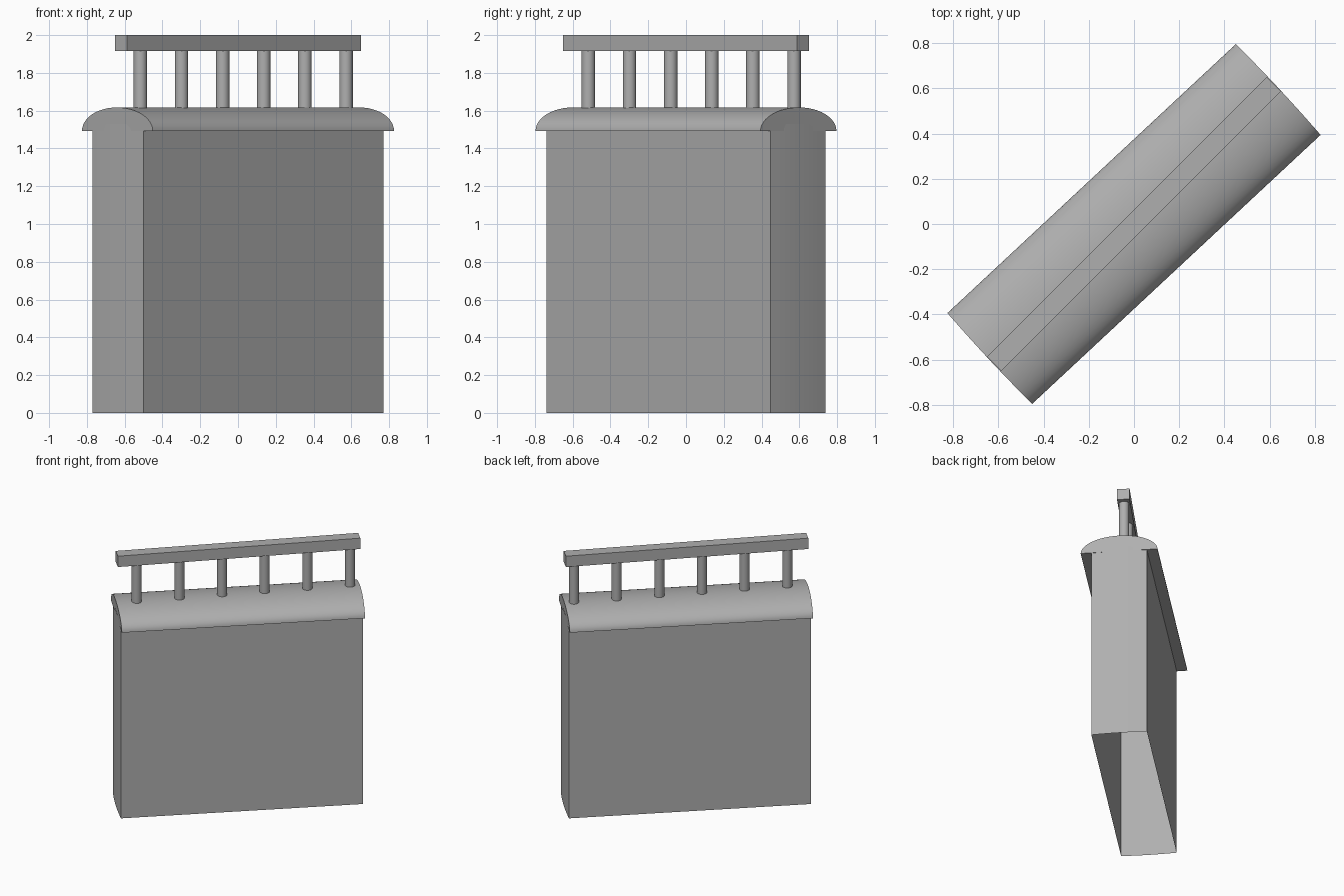
import bpy, bmesh, math
from mathutils import Matrix

if "Cube" in bpy.data.objects:
    bpy.data.objects.remove(bpy.data.objects["Cube"])

WALL_ANGLE = math.radians(43)
RAIL_ANGLE = math.radians(45)

grey = bpy.data.materials.new("dark_grey")
grey.diffuse_color = (0.43, 0.43, 0.43, 1)
grey.use_nodes = True
grey.node_tree.nodes["Principled BSDF"].inputs["Base Color"].default_value = grey.diffuse_color


def finish(name, bm, angle, smooth=True):
    bmesh.ops.transform(bm, matrix=Matrix.Rotation(angle, 4, 'Z'), verts=bm.verts)
    bmesh.ops.recalc_face_normals(bm, faces=bm.faces)
    me = bpy.data.meshes.new(name)
    bm.to_mesh(me)
    bm.free()
    me.materials.append(grey)
    ob = bpy.data.objects.new(name, me)
    bpy.context.collection.objects.link(ob)
    if smooth:
        bpy.ops.object.select_all(action='DESELECT')
        ob.select_set(True)
        bpy.context.view_layer.objects.active = ob
        bpy.ops.object.shade_smooth_by_angle(angle=math.radians(35))
    return ob


# Wall: hollow block with slightly bowed ends, open underneath
def make_wall(length=0.868, width=0.199, sag=0.007, height=1.53, steps=8):
    bm = bmesh.new()
    outline = []
    for side in (1, -1):
        for i in range(steps + 1):
            t = -1 + 2 * i / steps
            outline.append((side * (length + sag * (1 - t * t)), side * t * width))
    low = [bm.verts.new((x, y, 0)) for x, y in outline]
    high = [bm.verts.new((x, y, height)) for x, y in outline]
    n = len(outline)
    for i in range(n):
        j = (i + 1) % n
        bm.faces.new((low[i], low[j], high[j], high[i]))
    bm.faces.new(high)
    return finish("wall", bm, WALL_ANGLE)


# Coping: half-ellipse profile swept along the wall, flat below
def make_coping(length=0.873, width=0.275, sag=0.005, base=1.492, rise=0.125, steps=24):
    bm = bmesh.new()
    ends = []
    for side in (-1, 1):
        row = []
        for i in range(steps + 1):
            a = math.pi * i / steps
            t = math.cos(a)
            row.append(bm.verts.new((side * (length + sag * (1 - t * t)),
                                     t * width, base + rise * math.sin(a))))
        ends.append(row)
    a, b = ends
    for i in range(steps):
        bm.faces.new((a[i], a[i + 1], b[i + 1], b[i]))
    bm.faces.new((a[0], b[0], b[-1], a[-1]))
    bm.faces.new(a)
    bm.faces.new(b)
    return finish("coping", bm, WALL_ANGLE)


make_wall()
make_coping()

# Square top rail, running a touch off the wall direction
bm = bmesh.new()
bmesh.ops.create_cube(bm, size=1, matrix=Matrix.Translation((0, 0, 1.9575))
                      @ Matrix.Diagonal((1.75, 0.09, 0.085, 1)))
finish("top_rail", bm, RAIL_ANGLE, smooth=False)

# Six round posts
for i in range(6):
    along = (-0.517 + 0.2178 * i) * math.sqrt(2)
    bm = bmesh.new()
    bmesh.ops.create_cone(bm, cap_ends=True, segments=20, radius1=0.036, radius2=0.036,
                          depth=0.36, matrix=Matrix.Translation((along, 0, 1.745)))
    finish(f"post_{i + 1}", bm, RAIL_ANGLE)
